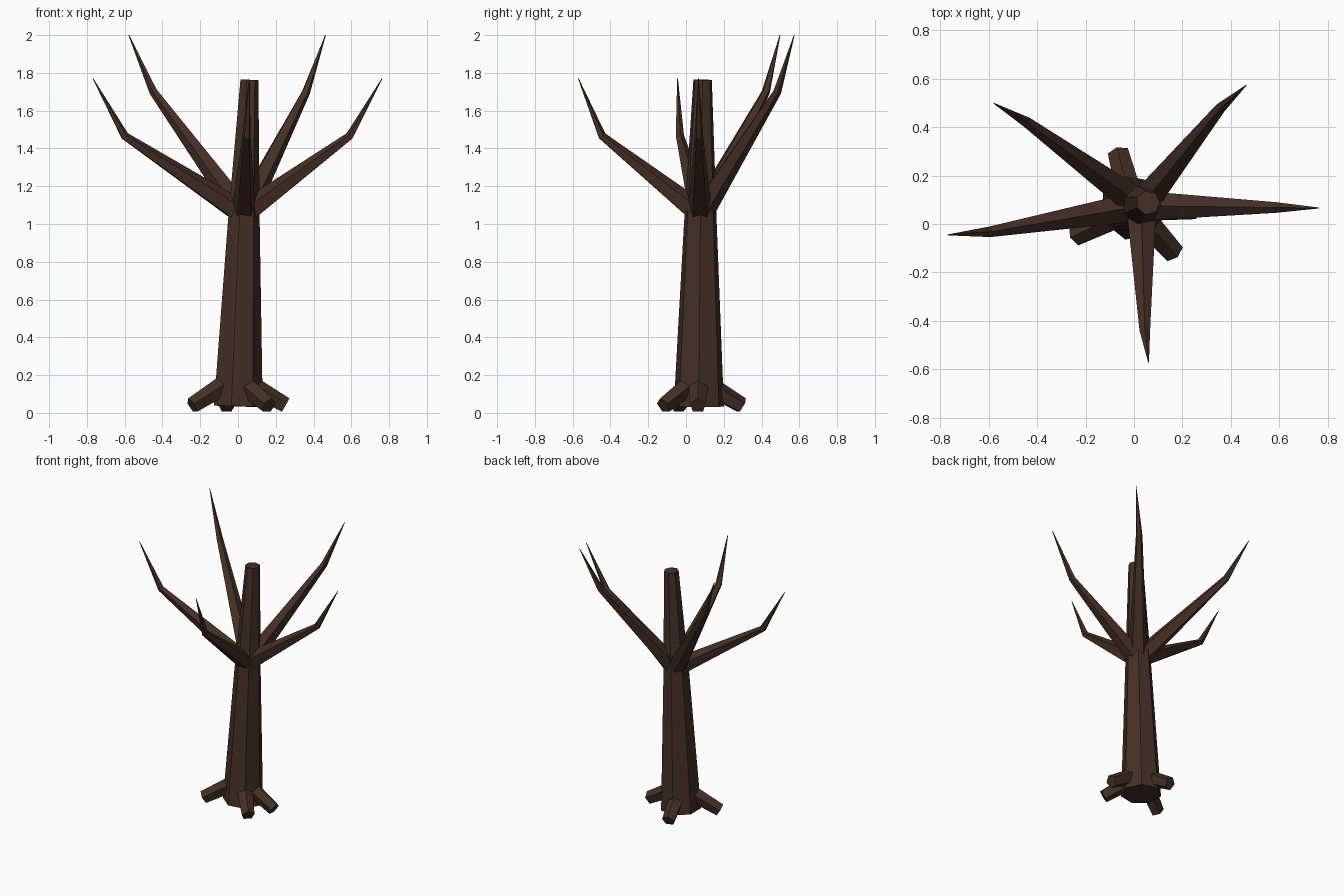
import bpy, math
from mathutils import Vector

if "Cube" in bpy.data.objects:
    bpy.data.objects.remove(bpy.data.objects["Cube"])

bark = bpy.data.materials.new("dark_brown_bark")
bark.diffuse_color = (0.06, 0.029, 0.019, 1)
bark.use_nodes = True
bark.node_tree.nodes["Principled BSDF"].inputs["Base Color"].default_value = bark.diffuse_color


def tube(name, path, radii, sides, up):
    """Capped tapering prism along a path; first corner points towards 'up'."""
    pts = [Vector(p) for p in path]
    n = len(pts)
    verts, faces = [], []
    for i, (p, r) in enumerate(zip(pts, radii)):
        a = (p - pts[i - 1]).normalized() if i else Vector()
        b = (pts[i + 1] - p).normalized() if i < n - 1 else Vector()
        t = (a + b).normalized()
        u = Vector(up)
        u = (u - t * u.dot(t)).normalized()
        v = t.cross(u)
        for k in range(sides):
            ang = 2 * math.pi * k / sides
            verts.append(p + (u * math.cos(ang) + v * math.sin(ang)) * r)
    for i in range(n - 1):
        for k in range(sides):
            j = (k + 1) % sides
            faces.append((i * sides + k, i * sides + j,
                          (i + 1) * sides + j, (i + 1) * sides + k))
    faces.append(tuple(reversed(range(sides))))
    faces.append(tuple(range((n - 1) * sides, n * sides)))
    mesh = bpy.data.meshes.new(name)
    mesh.from_pydata(verts, [], faces)
    mesh.materials.append(bark)
    obj = bpy.data.objects.new(name, mesh)
    bpy.context.collection.objects.link(obj)
    return obj


# Leaning seven-sided trunk
tube("trunk", [(-0.005, 0.068, 0.035), (0.026, 0.076, 1.0), (0.058, 0.088, 1.763)],
     [0.136, 0.089, 0.05], 7, (1, 0, 0))

# Five bent branches: knee and tip positions
fork = (0.03, 0.075, 1.05)
branches = {
    "left_branch": [(-0.60, -0.033, 1.465), (-0.768, -0.045, 1.77)],
    "right_branch": [(0.592, 0.068, 1.465), (0.763, 0.066, 1.77)],
    "front_branch": [(0.045, -0.445, 1.465), (0.06, -0.57, 1.77)],
    "back_left_branch": [(-0.447, 0.423, 1.70), (-0.578, 0.498, 2.0)],
    "back_right_branch": [(0.36, 0.482, 1.70), (0.463, 0.573, 2.0)],
}
for name, path in branches.items():
    tube(name, [fork] + path, [0.066, 0.023, 0.002], 5, (0, 0, 1))

# Four stubby roots sloping down from the trunk base
roots = {
    "back_root": (-0.065, 0.295),
    "left_root": (-0.243, -0.047),
    "front_right_root": (0.165, -0.12),
    "right_root": (0.25, 0.063),
}
for name, (x, y) in roots.items():
    out = Vector((x + 0.005, y - 0.068, 0)).normalized()
    end = Vector((x, y, 0.038))
    tube(name, [end - out * 0.2 + Vector((0, 0, 0.115)), end], [0.056, 0.045], 5, (0, 0, 1))
